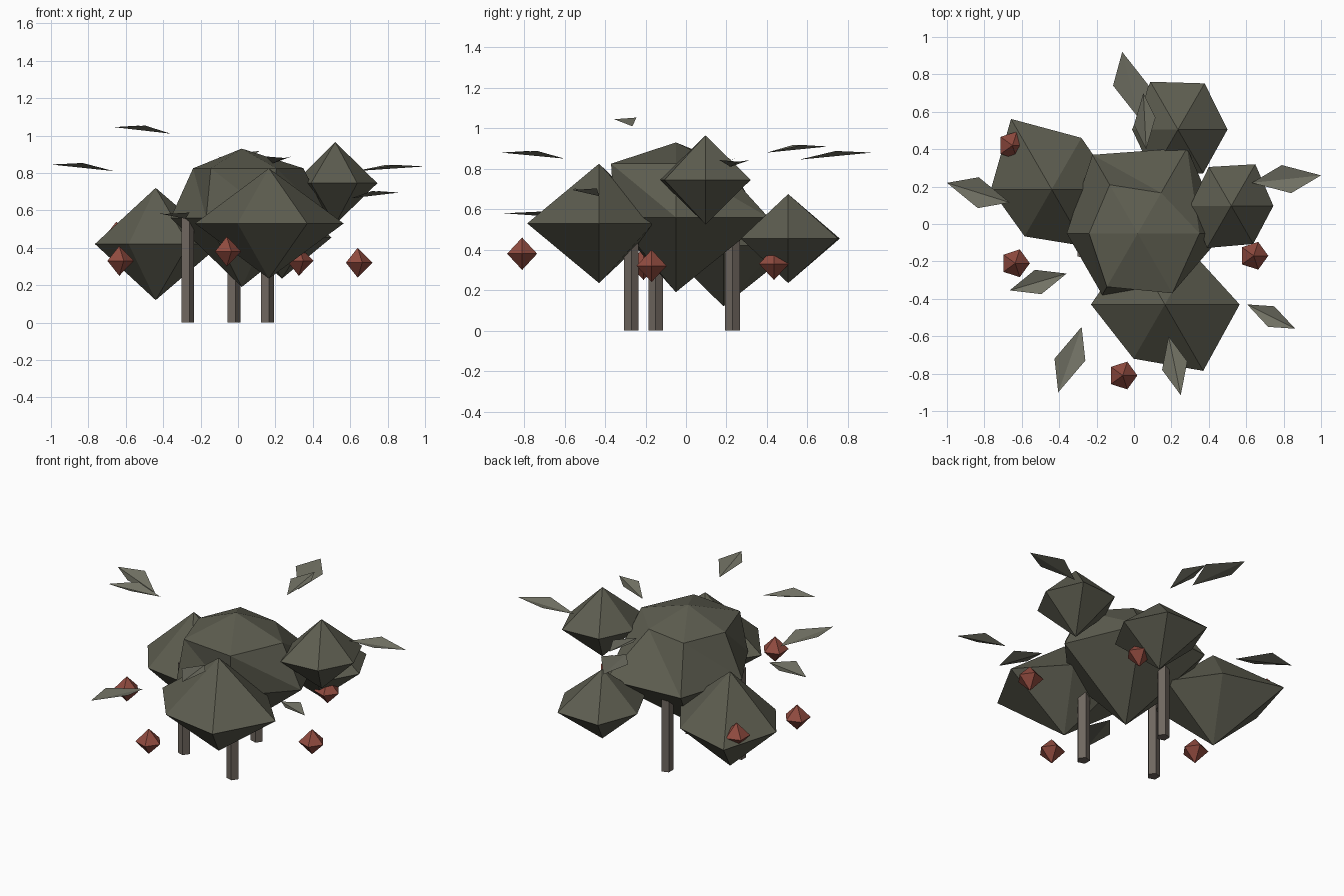
import bpy
from math import cos, sin, tau

if "Cube" in bpy.data.objects:
    bpy.data.objects.remove(bpy.data.objects["Cube"])


def material(name, rgb):
    m = bpy.data.materials.new(name)
    m.diffuse_color = (*rgb, 1)
    m.use_nodes = True
    m.node_tree.nodes["Principled BSDF"].inputs["Base Color"].default_value = m.diffuse_color
    return m


FOLIAGE = material("foliage", (0.11, 0.11, 0.08))
LEAF = material("leaf_green", (0.17, 0.17, 0.13))
BERRY = material("berry_red", (0.28, 0.07, 0.05))
BARK = material("bark", (0.16, 0.135, 0.115))


def add_mesh(name, verts, faces, mat):
    me = bpy.data.meshes.new(name)
    me.from_pydata(verts, [], faces)
    me.materials.append(mat)
    ob = bpy.data.objects.new(name, me)
    bpy.context.collection.objects.link(ob)
    return ob


def clump(name, x, y, top, bottom, rings, mat):
    """Pointed faceted lump: rings run top to bottom as (z, radius per corner)."""
    n = len(rings[0][1])
    verts = [(x, y, top)]
    for z, radii in rings:
        for i, r in enumerate(radii):
            a = tau * i / n
            verts.append((x + r * cos(a), y + r * sin(a), z))
    verts.append((x, y, bottom))
    last = len(verts) - 1
    faces = []
    for i in range(n):
        j = (i + 1) % n
        faces.append((0, 1 + i, 1 + j))
        for k in range(len(rings) - 1):
            a, b = 1 + k * n, 1 + (k + 1) * n
            faces += [(a + i, b + i, b + j), (a + i, b + j, a + j)]
        base = 1 + (len(rings) - 1) * n
        faces.append((last, base + j, base + i))
    return add_mesh(name, verts, faces, mat)


# main foliage lump with an extra upper ring
clump("main_foliage", 0.02, -0.05, 0.93, 0.19,
      [(0.825, (0.33, 0.25, 0.30, 0.26, 0.33, 0.37)),
       (0.56, (0.46, 0.528, 0.485, 0.38, 0.38, 0.35))], FOLIAGE)

# side foliage lumps: six-sided double pyramids with uneven corners
for name, x, y, z, h, radii in (
        ("left_foliage", -0.44, 0.185, 0.42, 0.30, (0.35, 0.318, 0.435, 0.325, 0.29, 0.35)),
        ("front_foliage", 0.165, -0.43, 0.53, 0.295, (0.40, 0.31, 0.36, 0.395, 0.335, 0.41)),
        ("back_foliage", 0.235, 0.505, 0.455, 0.22, (0.265, 0.285, 0.295, 0.245, 0.27, 0.27)),
        ("right_foliage", 0.52, 0.097, 0.745, 0.22, (0.225, 0.257, 0.24, 0.22, 0.26, 0.235))):
    clump(name, x, y, z + h, z - h, [(z, radii)], FOLIAGE)

# berries: five-sided double pyramids
for i, (x, y, z) in enumerate(((-0.635, -0.21, 0.33), (-0.06, -0.81, 0.38), (0.64, -0.17, 0.32),
                               (0.325, 0.435, 0.33), (-0.65, 0.42, 0.46))):
    clump(f"berry_{i + 1}", x, y, z + 0.08, z - 0.08, [(z, (0.078,) * 5)], BERRY)

# stems: five-sided posts
for i, (x, y) in enumerate(((-0.272, -0.15), (0.155, -0.27), (-0.025, 0.23))):
    ring = [(x + 0.038 * cos(tau * k / 5), y + 0.038 * sin(tau * k / 5)) for k in range(5)]
    verts = [(*p, 0) for p in ring] + [(*p, 0.57) for p in ring]
    faces = [(k, (k + 1) % 5, 5 + (k + 1) % 5, 5 + k) for k in range(5)]
    faces += [(4, 3, 2, 1, 0), (5, 6, 7, 8, 9)]
    add_mesh(f"stem_{i + 1}", verts, faces, BARK)

# loose leaves: base point, tip point, one side corner (the other is opposite)
leaves = (
    ((0.03, 0.56, 0.845), (-0.063, 0.92, 0.88), (-0.112, 0.74)),
    ((0.065, 0.40, 0.88), (0.05, 0.70, 0.91), (0.0, 0.53)),
    ((0.63, 0.22, 0.81), (1.0, 0.26, 0.835), (0.79, 0.315)),
    ((0.605, -0.43, 0.665), (0.862, -0.56, 0.695), (0.75, -0.44)),
    ((0.185, -0.60, 0.85), (0.25, -0.915, 0.88), (0.15, -0.78)),
    ((-0.28, -0.55, 0.555), (-0.405, -0.90, 0.58), (-0.425, -0.72)),
    ((-0.36, -0.265, 1.01), (-0.665, -0.355, 1.045), (-0.53, -0.245)),
    ((-0.665, 0.115, 0.81), (-1.0, 0.22, 0.845), (-0.83, 0.25)),
)
for i, (b, t, s) in enumerate(leaves):
    z = t[2] + 0.008
    side = (s[0], s[1], z)
    other = (b[0] + t[0] - s[0], b[1] + t[1] - s[1], z)
    cross = (t[0] - b[0]) * (s[1] - b[1]) - (t[1] - b[1]) * (s[0] - b[0])
    if cross < 0:
        side, other = other, side
    add_mesh(f"leaf_{i + 1}", [b, t, side, other], [(0, 1, 2), (1, 0, 3)], LEAF)
